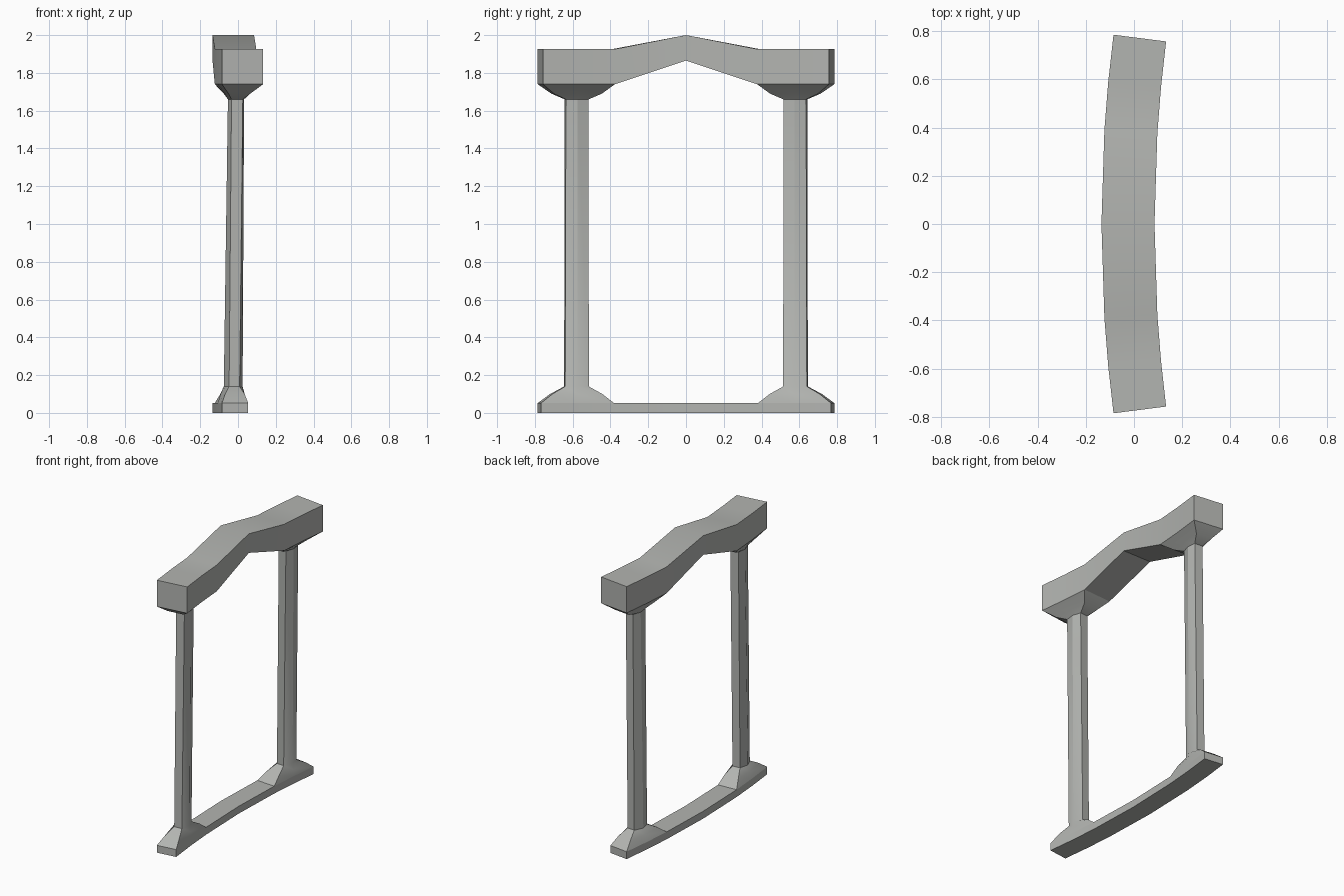
import bpy, bmesh, math

if "Cube" in bpy.data.objects:
    bpy.data.objects.remove(bpy.data.objects["Cube"])

R = 6.2            # plan radius of the outer (left) edge
X0 = -0.135        # outer edge at the middle
STATIONS = [-0.785, -0.5875, -0.39, 0.0, 0.39, 0.5875, 0.785]

stone = bpy.data.materials.new("grey stone")
stone.diffuse_color = (0.45, 0.46, 0.44, 1)
stone.use_nodes = True
stone.node_tree.nodes["Principled BSDF"].inputs["Base Color"].default_value = stone.diffuse_color


def pt(s, w, z):
    """Point at distance s along the curve, w inwards from the outer edge."""
    t = math.asin(s / R)
    return (X0 + R - (R - w) * math.cos(t), (R - w) * math.sin(t), z)


def finish(name, bm):
    bmesh.ops.recalc_face_normals(bm, faces=bm.faces)
    me = bpy.data.meshes.new(name)
    bm.to_mesh(me)
    bm.free()
    me.materials.append(stone)
    ob = bpy.data.objects.new(name, me)
    bpy.context.collection.objects.link(ob)
    bpy.ops.object.select_all(action='DESELECT')
    bpy.context.view_layer.objects.active = ob
    ob.select_set(True)
    bpy.ops.object.shade_smooth_by_angle(angle=math.radians(30))


def curved_bar(name, width, bottom, top, open_side):
    """Rectangular bar along the curve, left open where the columns join."""
    bm = bmesh.new()
    rings = [[bm.verts.new(pt(s, w, z)) for w, z in
              ((0, b), (width, b), (width, t), (0, t))]
             for s, b, t in zip(STATIONS, bottom, top)]
    for i in range(6):
        for k in range(4):
            if k == open_side and i not in (2, 3):
                continue
            a, b = rings[i], rings[i + 1]
            bm.faces.new((a[k], a[(k + 1) % 4], b[(k + 1) % 4], b[k]))
    bm.faces.new(rings[0])
    bm.faces.new(rings[-1])
    finish(name, bm)


def column(name, side):
    """Six-sided column flaring to the sill below and the lintel above."""
    # height, half length, centre w, corner half width, point half width
    levels = [(0.052, 0.1975, 0.07, 0.07, 0.07),
              (0.10, 0.135, 0.077, 0.052, 0.062),
              (0.14, 0.0635, 0.082, 0.028, 0.05),
              (1.66, 0.0615, 0.097, 0.03, 0.043),
              (1.69, 0.13, 0.101, 0.058, 0.063),
              (1.74, 0.1975, 0.11, 0.11, 0.11)]
    bm = bmesh.new()
    rings = []
    for z, h, c, q, p in levels:
        rings.append([bm.verts.new(pt(side * 0.5875 + d, c + w, z)) for d, w in
                      ((-h, -q), (0, -p), (h, -q), (h, q), (0, p), (-h, q))])
    for a, b in zip(rings, rings[1:]):
        for k in range(6):
            n = (k + 1) % 6
            bm.faces.new((a[k], a[n], b[n], b[k]))
    finish(name, bm)


# sill on the ground
curved_bar("sill", 0.14, [0] * 7, [0.052] * 7, 2)
# gabled lintel
curved_bar("lintel", 0.22, [1.74] * 3 + [1.865] + [1.74] * 3,
           [1.926] * 3 + [2.0] + [1.926] * 3, 0)
# two columns
column("front_column", -1)
column("back_column", 1)
